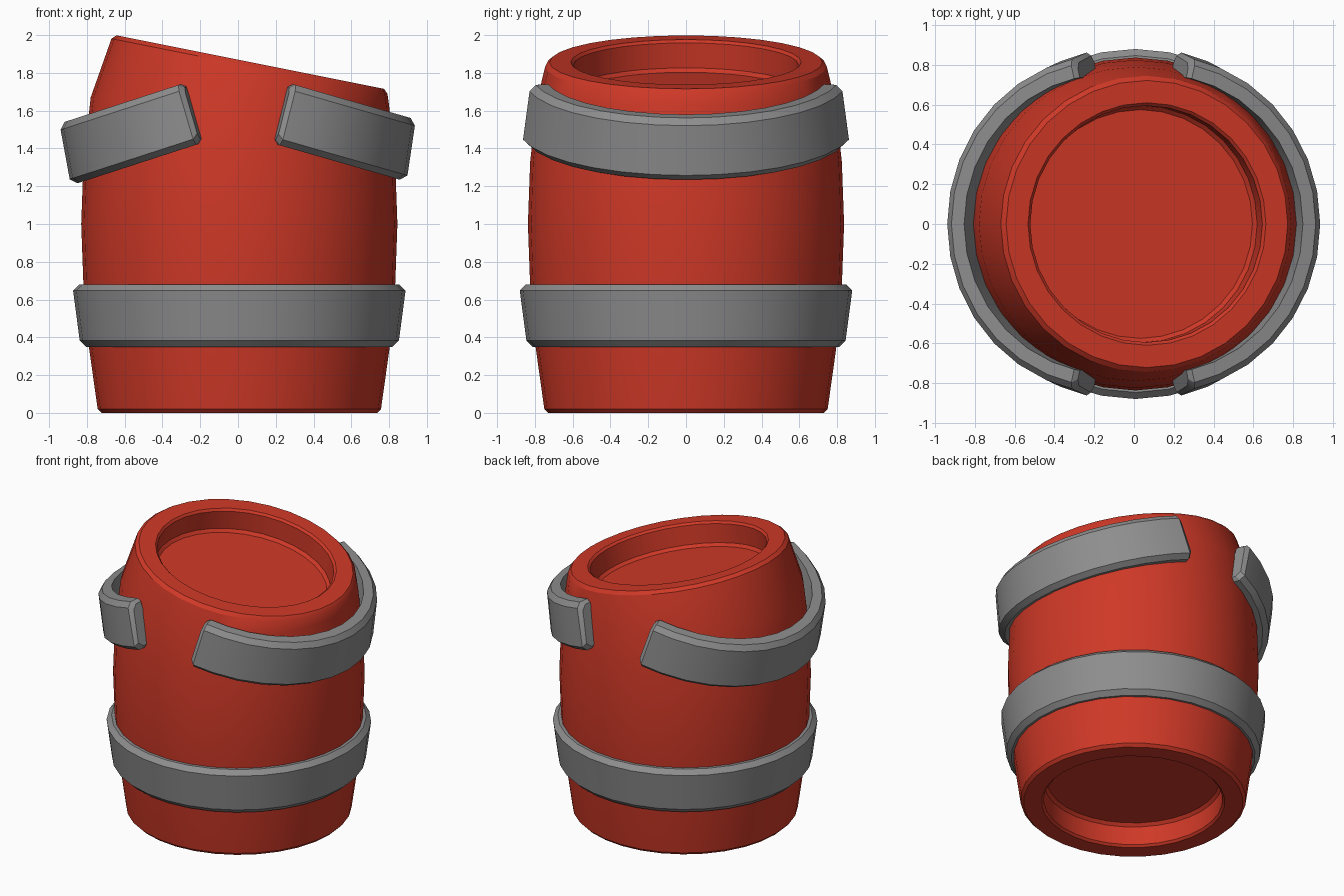
import bpy, bmesh, math
from mathutils import Matrix, Vector

if "Cube" in bpy.data.objects:
    bpy.data.objects.remove(bpy.data.objects["Cube"])

SEG = 32
STEP = 2 * math.pi / SEG
RED = (0.62, 0.04, 0.02, 1)
GREY = (0.27, 0.27, 0.27, 1)


def finish(name, bm, color):
    bmesh.ops.recalc_face_normals(bm, faces=bm.faces)
    mesh = bpy.data.meshes.new(name)
    bm.to_mesh(mesh)
    bm.free()
    ob = bpy.data.objects.new(name, mesh)
    bpy.context.collection.objects.link(ob)
    mat = bpy.data.materials.new(name + "_paint")
    mat.diffuse_color = color
    mat.use_nodes = True
    mat.node_tree.nodes["Principled BSDF"].inputs["Base Color"].default_value = mat.diffuse_color
    mesh.materials.append(mat)
    bpy.ops.object.select_all(action='DESELECT')
    ob.select_set(True)
    bpy.context.view_layer.objects.active = ob
    bpy.ops.object.shade_smooth_by_angle(angle=math.radians(30))


def frame(x, z, tilt):
    return Matrix.Translation((x, 0, z)) @ Matrix.Rotation(math.radians(tilt), 4, 'Y')


def point(bm, m, r, a, h):
    return bm.verts.new(m @ Vector((r * math.cos(a), r * math.sin(a), h)))


def skin(bm, a, b):
    """Bridge two closed loops of vertices with quads."""
    for i in range(len(a)):
        j = (i + 1) % len(a)
        bm.faces.new((a[i], a[j], b[j], b[i]))


def barrel(name, rings, color):
    bm = bmesh.new()
    loops = [[point(bm, m, r, i * STEP, h) for i in range(SEG)] for m, r, h in rings]
    for a, b in zip(loops, loops[1:]):
        skin(bm, a, b)
    bm.faces.new(loops[0])
    bm.faces.new(loops[-1])
    finish(name, bm, color)


def section(r_low, r_high, inset=0.0):
    """Hoop cross-section with chamfered outer edges; inset shrinks the outside."""
    h, c, inner = 0.165 - inset, 0.033, 0.75
    return [(inner, -h), (r_low - inset - c, -h), (r_low - inset, c - h),
            (r_high - inset, h - c), (r_high - inset - c, h), (inner, h)]


def hoop(name, r_low, r_high, m, middle=None):
    """Full ring, or a half centred on the angle 'middle' with chamfered ends."""
    bm = bmesh.new()
    full = section(r_low, r_high)
    if middle is None:
        stations = [(i * STEP, full) for i in range(SEG)]
    else:
        end = section(r_low, r_high, 0.022)
        stations = [(i * STEP, full) for i in range(-6, 7)]
        for s in (-1, 1):
            pair = [(s * (7 * STEP - 0.03), full), (s * 7 * STEP, end)]
            stations = pair[::-1] + stations if s < 0 else stations + pair
        stations = [(a + middle, sec) for a, sec in stations]
    loops = [[point(bm, m, r, a, h) for r, h in sec] for a, sec in stations]
    for a, b in zip(loops, loops[1:]):
        skin(bm, a, b)
    if middle is None:
        skin(bm, loops[-1], loops[0])
    else:
        bm.faces.new(loops[0])
        bm.faces.new(loops[-1])
    finish(name, bm, GREY)


# Barrel body: straight lower part, kinked upper part, recess at both ends
low = frame(0.007, 0, 0)
kink = frame(0.01, 1.65, 1.5)
top = frame(0.065, 1.857, 11.3)
barrel("barrel_body", [
    (low, 0.575, 0.17), (low, 0.595, 0.15), (low, 0.595, 0.015), (low, 0.61, 0),
    (low, 0.73, 0), (low, 0.75, 0.02), (low, 0.795, 0.34), (low, 0.825, 0.67),
    (low, 0.837, 1.0), (low, 0.825, 1.33), (kink, 0.79, 0),
    (top, 0.745, -0.022), (top, 0.722, 0), (top, 0.61, 0), (top, 0.595, -0.015),
    (top, 0.595, -0.15), (top, 0.575, -0.17)], RED)

# Lower hoop: complete, flaring upward
hoop("lower_hoop", 0.845, 0.88, frame(0.007, 0.515, 0))

# Upper hoop: split into two drooping halves
hoop("upper_hoop_right", 0.885, 0.85, frame(0.083, 1.628, 16), 0)
hoop("upper_hoop_left", 0.885, 0.85, frame(-0.09, 1.636, -18), math.pi)
